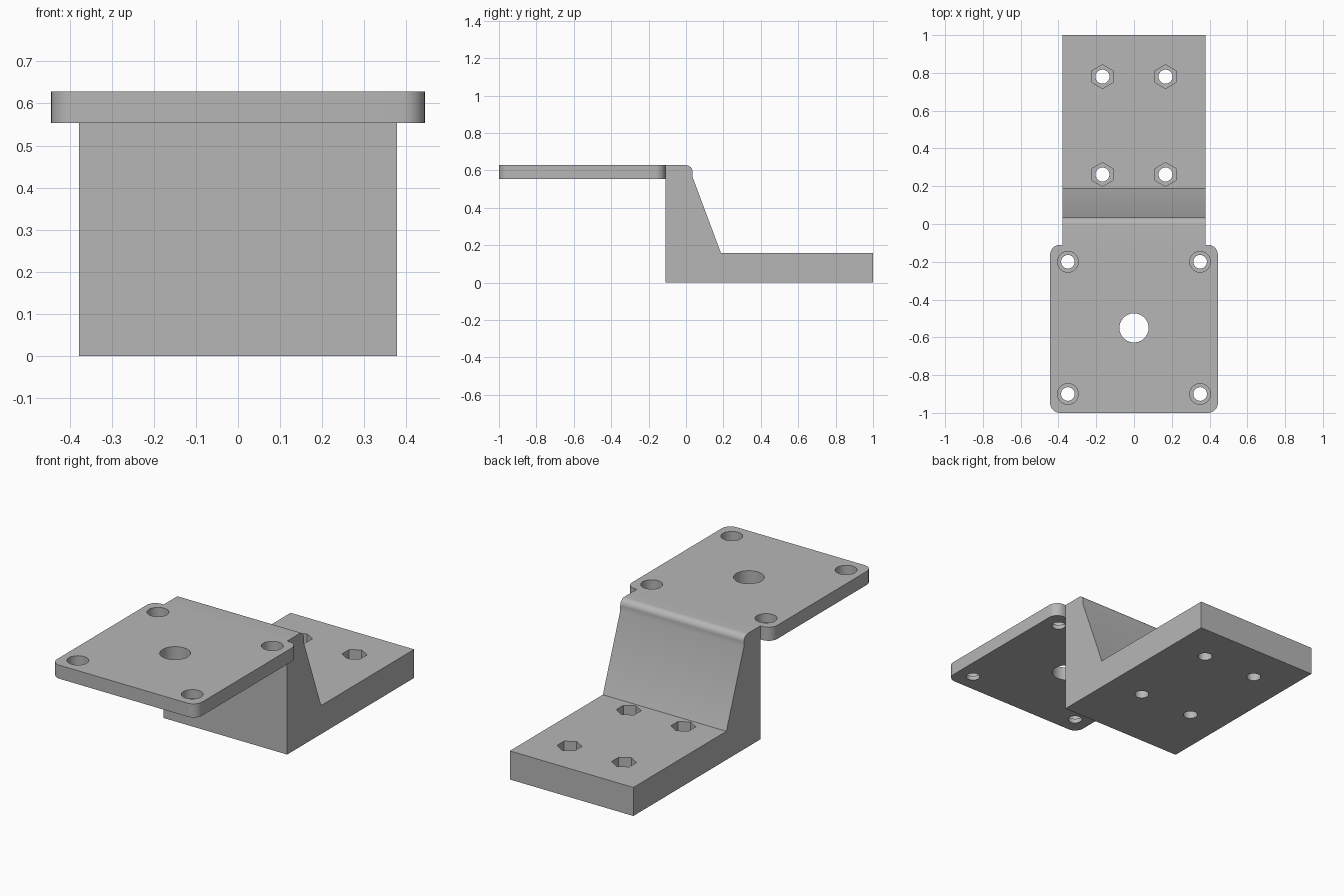
import bpy, bmesh
from math import sin, cos, pi, radians
from mathutils import Vector

if "Cube" in bpy.data.objects:
    bpy.data.objects.remove(bpy.data.objects["Cube"])

TOP = 0.628          # top of the raised plate
UNDER = 0.553        # underside of the raised plate
BASE = 0.158         # top of the foot
WALL = -0.11         # front face of the riser

grey = bpy.data.materials.new("plain grey")
grey.use_nodes = True
colour = (0.47, 0.47, 0.47, 1)
grey.diffuse_color = colour
grey.node_tree.nodes["Principled BSDF"].inputs["Base Color"].default_value = colour


def arc(cx, cy, r, start, end, steps=10):
    angles = [radians(start + (end - start) * i / steps) for i in range(steps + 1)]
    return [(cx + r * cos(a), cy + r * sin(a)) for a in angles]


def add_prism(bm, points, shift):
    """Closed prism made by pushing a planar outline along a vector."""
    low = [bm.verts.new(p) for p in points]
    high = [bm.verts.new(Vector(p) + Vector(shift)) for p in points]
    bm.faces.new(low)
    bm.faces.new(high)
    for i in range(len(low)):
        j = (i + 1) % len(low)
        bm.faces.new((low[i], low[j], high[j], high[i]))


def add_hole(bm, x, y, r, z0, z1, sides=48):
    ring = [(x + r * cos(a), y + r * sin(a), z0)
            for a in (pi / 2 + 2 * pi * i / sides for i in range(sides))]
    add_prism(bm, ring, (0, 0, z1 - z0))


def make_object(name, bm):
    bmesh.ops.recalc_face_normals(bm, faces=bm.faces)
    mesh = bpy.data.meshes.new(name)
    bm.to_mesh(mesh)
    bm.free()
    mesh.materials.append(grey)
    obj = bpy.data.objects.new(name, mesh)
    bpy.context.collection.objects.link(obj)
    return obj


def combine(target, tool, operation):
    mod = target.modifiers.new(tool.name, 'BOOLEAN')
    mod.operation = operation
    mod.solver = 'EXACT'
    mod.object = tool
    tool.hide_render = True
    bpy.context.view_layer.objects.active = target
    bpy.ops.object.modifier_apply(modifier=mod.name)
    bpy.data.objects.remove(tool)


# Foot and sloped riser: one side profile pushed across the width
half = 0.378
r = 0.035
profile = [(WALL, 0), (1, 0), (1, BASE), (0.187, BASE), (r, 0.565)]
profile += arc(0, TOP - r, r, 0, 90) + [(WALL, TOP)]
bm = bmesh.new()
add_prism(bm, [(-half, y, z) for y, z in profile], (2 * half, 0, 0))
bracket = make_object("mounting_bracket", bm)

# Raised plate with rounded corners
px, c = 0.444, 0.053
outline = (arc(px - c, WALL - c, c, 0, 90) + arc(c - px, WALL - c, c, 90, 180)
           + arc(c - px, c - 1, c, 180, 270) + arc(px - c, c - 1, c, 270, 360))
bm = bmesh.new()
add_prism(bm, [(x, y, UNDER) for x, y in outline], (0, 0, TOP - UNDER))
combine(bracket, make_object("raised_plate", bm), 'UNION')

# Through holes and their counterbores or hexagonal nut pockets
shafts, pockets = bmesh.new(), bmesh.new()
add_hole(shafts, 0, -0.55, 0.077, UNDER - 0.1, TOP + 0.1, 64)
for side in (-1, 1):
    for y in (-0.9, -0.2):
        add_hole(shafts, side * 0.35, y, 0.036, UNDER - 0.1, TOP + 0.1)
        add_hole(pockets, side * 0.35, y, 0.055, TOP - 0.05, TOP + 0.1)
    for y in (0.262, 0.78):
        add_hole(shafts, side * 0.167, y, 0.037, -0.1, BASE + 0.1)
        add_hole(pockets, side * 0.167, y, 0.063, BASE - 0.08, BASE + 0.1, 6)
combine(bracket, make_object("pocket_cutter", pockets), 'DIFFERENCE')
combine(bracket, make_object("shaft_cutter", shafts), 'DIFFERENCE')

# Smooth the round parts, keep the edges sharp
bpy.ops.object.select_all(action='DESELECT')
bracket.select_set(True)
bpy.context.view_layer.objects.active = bracket
bpy.ops.object.shade_smooth_by_angle(angle=radians(30))
